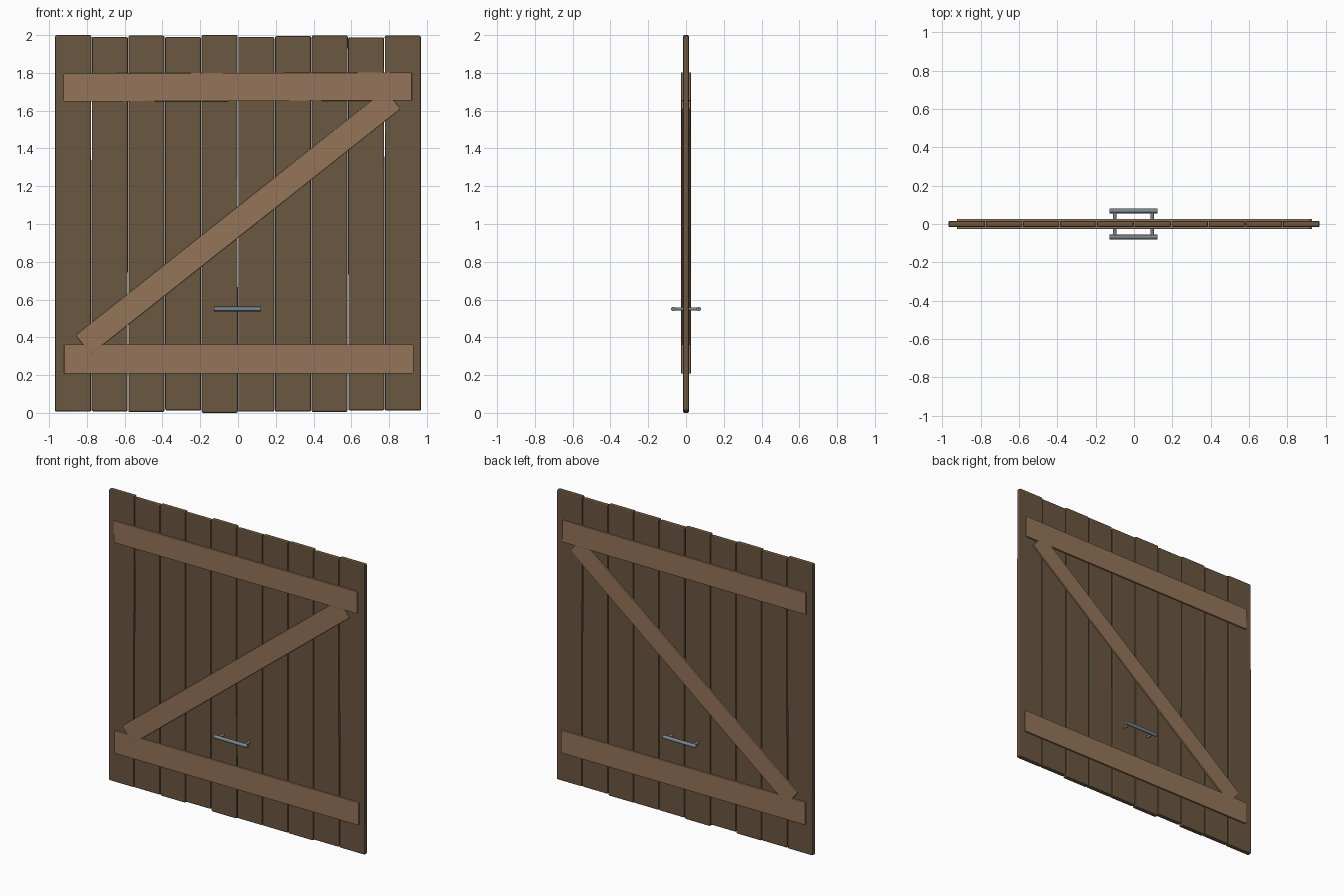
import bpy
import math
import random
from mathutils import Vector

random.seed(4)
cube = bpy.data.objects.get("Cube")
if cube:
    bpy.data.objects.remove(cube, do_unlink=True)


def material(name, rgb):
    m = bpy.data.materials.new(name)
    m.use_nodes = True
    colour = (*rgb, 1)
    m.diffuse_color = colour
    m.node_tree.nodes["Principled BSDF"].inputs["Base Color"].default_value = colour
    return m


dark_wood = material("dark wood", (0.145, 0.095, 0.052))
light_wood = material("light wood", (0.30, 0.175, 0.10))
steel = material("grey steel", (0.20, 0.24, 0.28))


def board(name, centre, size, mat, bevel, angle=0.0, tilt=0.0):
    """Board with rounded edges, turned by angle within the door plane."""
    bpy.ops.mesh.primitive_cube_add(size=1, location=centre, rotation=(0, -angle, tilt))
    ob = bpy.context.object
    ob.name = name
    ob.scale = size
    bpy.ops.object.transform_apply(location=False, rotation=False, scale=True)
    ob.data.materials.append(mat)
    mod = ob.modifiers.new("worn edges", 'BEVEL')
    mod.width = bevel
    mod.segments = 2
    return ob


def rod(name, start, end, radius):
    """Round rod between two points."""
    a, b = Vector(start), Vector(end)
    d = b - a
    bpy.ops.mesh.primitive_cylinder_add(vertices=16, radius=radius, depth=d.length,
                                        location=(a + b) / 2,
                                        rotation=d.to_track_quat('Z', 'Y').to_euler())
    ob = bpy.context.object
    ob.name = name
    ob.data.materials.append(steel)
    bpy.ops.object.shade_smooth_by_angle(angle=math.radians(40))


# Upright planks, slightly uneven in height
pitch = 0.194
tops = [2.0, 1.99, 1.997, 1.99, 2.0, 1.99, 1.995, 1.998, 1.988, 1.997]
for i, top in enumerate(tops):
    bottom = 0.0 if i == 4 else random.uniform(0.004, 0.014)
    board(f"plank_{i + 1}", ((i - 4.5) * pitch, 0, (top + bottom) / 2),
          (pitch - 0.003, 0.032, top - bottom), dark_wood, 0.008,
          angle=random.uniform(-0.001, 0.001))

# Rails, diagonal brace and pull handle on both faces
low, high = Vector((-0.82, 0.36)), Vector((0.82, 1.66))
span = high - low
mid = (low + high) / 2
for side, s in (("front", -1), ("back", 1)):
    y = s * 0.018
    board(f"{side}_top_rail", (-0.002, y, 1.725), (1.845, 0.016, 0.15),
          light_wood, 0.004, angle=0.003)
    board(f"{side}_bottom_rail", (0.005, y, 0.285), (1.85, 0.016, 0.155),
          light_wood, 0.004)
    board(f"{side}_brace", (mid.x, y, mid.y), (span.length, 0.016, 0.13),
          light_wood, 0.004, angle=math.atan2(span.y, span.x), tilt=-s * 0.0012)
    grip = s * 0.068
    rod(f"{side}_handle_grip", (-0.128, grip, 0.55), (0.122, grip, 0.55), 0.012)
    for name, x in (("right", -0.1), ("left", 0.095)):
        rod(f"{side}_handle_{name}_post", (x, s * 0.01, 0.55), (x, grip, 0.55), 0.009)
